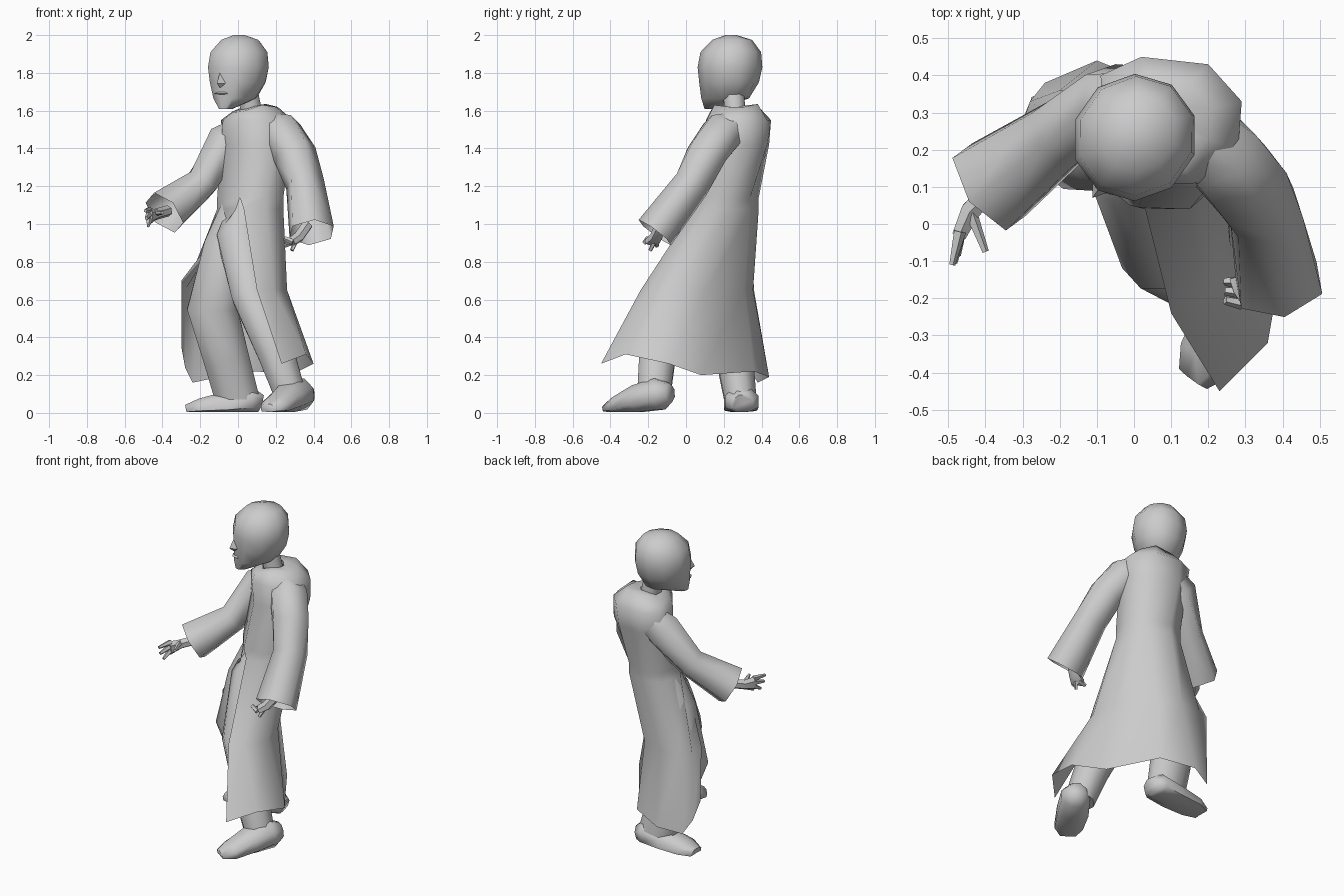
import bpy, bmesh, math
from mathutils import Vector

if "Cube" in bpy.data.objects:
    bpy.data.objects.remove(bpy.data.objects["Cube"])


def make(name, verts, faces, angle=50):
    bm = bmesh.new()
    vs = [bm.verts.new(v) for v in verts]
    for f in faces:
        bm.faces.new([vs[i] for i in f])
    bmesh.ops.remove_doubles(bm, verts=bm.verts, dist=0.0005)
    me = bpy.data.meshes.new(name)
    bm.to_mesh(me)
    bm.free()
    ob = bpy.data.objects.new(name, me)
    bpy.context.collection.objects.link(ob)
    for o in bpy.context.selected_objects:
        o.select_set(False)
    bpy.context.view_layer.objects.active = ob
    ob.select_set(True)
    bpy.ops.object.shade_smooth_by_angle(angle=math.radians(angle))
    return ob


def loft(name, rings, closed=True, cap_start=True, cap_end=True, angle=50):
    n = len(rings[0])
    verts = [v for r in rings for v in r]
    faces = []
    for i in range(len(rings) - 1):
        for j in range(n if closed else n - 1):
            k = (j + 1) % n
            faces.append((i * n + j, i * n + k, (i + 1) * n + k, (i + 1) * n + j))
    if cap_start:
        faces.append(tuple(reversed(range(n))))
    if cap_end:
        faces.append(tuple(range(len(verts) - n, len(verts))))
    return make(name, verts, faces, angle)


def tube(name, sections, sides=8, up=(0, 0, 1), floor=False, **kw):
    """Sections are (x, y, z, half width, half height) along a path."""
    pts = [Vector(s[:3]) for s in sections]
    rings = []
    for i, s in enumerate(sections):
        d = (pts[min(i + 1, len(pts) - 1)] - pts[max(i - 1, 0)]).normalized()
        side = d.cross(Vector(up)).normalized()
        top = side.cross(d)
        ring = []
        for k in range(sides):
            a = 2 * math.pi * (k + 0.5) / sides
            v = pts[i] + side * math.cos(a) * s[3] + top * math.sin(a) * s[4]
            if floor:
                v.z = max(v.z, 0.003 + 0.0005 * k)
            ring.append(v)
        rings.append(ring)
    return loft(name, rings, **kw)


# Long coat: rings run from the front edge round the right side and back
hem = [(.23, -.45, .26), (.36, -.32, .31), (.40, -.09, .26), (.28, .08, .20), (.10, .36, .22),
       (-.10, .44, .19), (-.24, .38, .16), (-.28, .33, .24), (-.30, .28, .35)]
knee = [(.10, -.24, .65), (.19, -.20, .65), (.26, -.06, .65), (.21, .11, .65), (.08, .31, .65),
        (-.07, .355, .65), (-.20, .36, .65), (-.28, .33, .65), (-.30, .27, .70)]
waist = [(.03, .04), (.15, .04), (.24, .12), (.24, .24), (.17, .34), (.04, .385),
         (-.07, .34), (-.11, .21), (-.01, .05)]
chest = [(.08, .09), (.20, .10), (.28, .20), (.28, .34), (.18, .43), (.02, .44),
         (-.08, .38), (-.09, .26), (.0, .12)]
shoulder = [(.05, .09), (.17, .11), (.28, .20), (.29, .33), (.20, .43), (.02, .45),
            (-.09, .40), (-.08, .25), (.0, .12)]
collar = [(.05, .12, 1.60), (.13, .15, 1.63), (.20, .23, 1.62), (.21, .31, 1.62),
          (.15, .38, 1.635), (.04, .38, 1.625), (-.03, .33, 1.595), (-.03, .23, 1.59),
          (.01, .14, 1.595)]


def level(ring, z):
    return [(x, y, z) for x, y in ring]


def close(ring):
    m = (Vector(ring[0]) + Vector(ring[-1])) / 2
    return [m] + ring[1:-1] + [m]


neckline = [Vector((.055, .25, 1.62)).lerp(Vector(p), .5) for p in close(collar)]
loft("coat", [hem, knee, level(waist, 1.08), close(level(waist, 1.14)),
              close(level(chest, 1.42)), close(level(shoulder, 1.55)),
              close(collar), neckline],
     closed=False, cap_start=False, cap_end=False, angle=70)

# Wide open sleeves
tube("left_sleeve", [(.08, .34, 1.52, .09, .08), (-.06, .33, 1.42, .105, .12),
                     (-.20, .24, 1.21, .105, .09), (-.39, .10, 1.06, .14, .125)],
     sides=6, cap_start=False, cap_end=False, angle=70)
tube("right_sleeve", [(.14, .27, 1.54, .10, .06), (.23, .19, 1.48, .12, .12),
                      (.30, .11, 1.37, .12, .115), (.355, .03, 1.21, .105, .10),
                      (.39, -.165, .955, .128, .11)],
     sides=6, cap_start=False, cap_end=False, angle=70)

# Hands: wrist and palm, then fingers and thumb
tube("left_hand", [(-.37, .11, 1.07, .03, .03), (-.44, .035, 1.05, .03, .03),
                   (-.47, -.03, 1.04, .022, .045)], sides=6)
for i, (end, r) in enumerate([((-.49, -.11, 1.07), .011), ((-.485, -.105, 1.03), .012),
                              ((-.475, -.085, .99), .011), ((-.40, -.075, 1.06), .012)]):
    start = (-.47, -.02, 1.075 - .025 * i) if i < 3 else (-.44, .03, 1.06)
    tube("left_finger_%d" % i, [(*start, .018, .018), (*end, r * .8, r * .8)], sides=5)
tube("right_hand", [(.37, -.13, 1.0, .03, .03), (.32, -.16, .93, .035, .03),
                    (.28, -.18, .905, .045, .025)], sides=6)
for i in range(3):
    tube("right_finger_%d" % i, [(.29, -.215 + .03 * i, .905, .016, .016),
                                 (.245, -.205 + .025 * i, .925 - .02 * i, .012, .012)], sides=5)
tube("right_thumb", [(.31, -.16, .92, .015, .015), (.285, -.19, .86, .01, .01)], sides=5)

# Legs
tube("front_leg", [(.04, .22, 1.12, .08, .08), (.01, .13, .93, .13, .11),
                   (.07, -.08, .62, .11, .11), (.20, -.15, .32, .105, .105),
                   (.275, -.17, .10, .09, .095)], up=(0, -1, 0), angle=70)
tube("back_leg", [(.0, .22, 1.12, .08, .09), (-.06, .20, .88, .13, .12),
                  (-.135, .20, .55, .145, .115), (-.06, .26, .28, .13, .105),
                  (.0, .29, .06, .125, .09)], up=(0, -1, 0), angle=70)

# Shoes with flat soles
tube("front_shoe", [(.365, -.085, .105, .05, .05), (.33, -.14, .10, .09, .09),
                    (.26, -.25, .07, .10, .085), (.20, -.36, .035, .09, .055),
                    (.16, -.415, .02, .05, .03)], floor=True, angle=70)
tube("back_shoe", [(.12, .30, .045, .06, .055), (.07, .295, .06, .095, .085),
                   (-.06, .29, .045, .097, .075), (-.20, .29, .03, .09, .05),
                   (-.275, .29, .015, .055, .03)], floor=True, angle=70)

# Head: rings of (z, half width, front depth, back depth), turned to one side
centre = Vector((0, .23, 0))
turn = math.radians(35)
face = Vector((-math.sin(turn), -math.cos(turn), 0))
across = Vector((math.cos(turn), -math.sin(turn), 0))


def on_face(side, depth, z):
    return centre + across * side + face * depth + Vector((0, 0, z))


rings = []
for z, w, f, b in [(1.61, .035, .155, -.07), (1.665, .105, .165, .11), (1.75, .15, .165, .16),
                   (1.83, .167, .17, .177), (1.91, .155, .155, .172),
                   (1.975, .10, .09, .125), (2.0, .03, .02, .04)]:
    rings.append([on_face(math.cos(a) * w, (f - b) / 2 + math.sin(a) * (f + b) / 2, z)
                  for a in [math.pi * k / 5 + math.pi / 10 for k in range(10)]])
loft("head", rings, angle=60)


# Nose and lips as small wedges
def wedge(name, z, w, h, depth, out):
    base = [on_face(-w, depth, z), on_face(0, depth, z + h),
            on_face(w, depth, z), on_face(0, depth, z - h * .4)]
    make(name, base + [on_face(0, depth + out, z)],
         [(0, 1, 4), (1, 2, 4), (2, 3, 4), (3, 0, 4), (3, 2, 1, 0)])


wedge("nose", 1.745, .028, .08, .155, .04)
wedge("lips", 1.69, .045, .018, .155, .02)

# Neck
tube("neck", [(.075, .26, 1.58, .06, .06), (.045, .25, 1.72, .06, .06)], up=(0, -1, 0))
